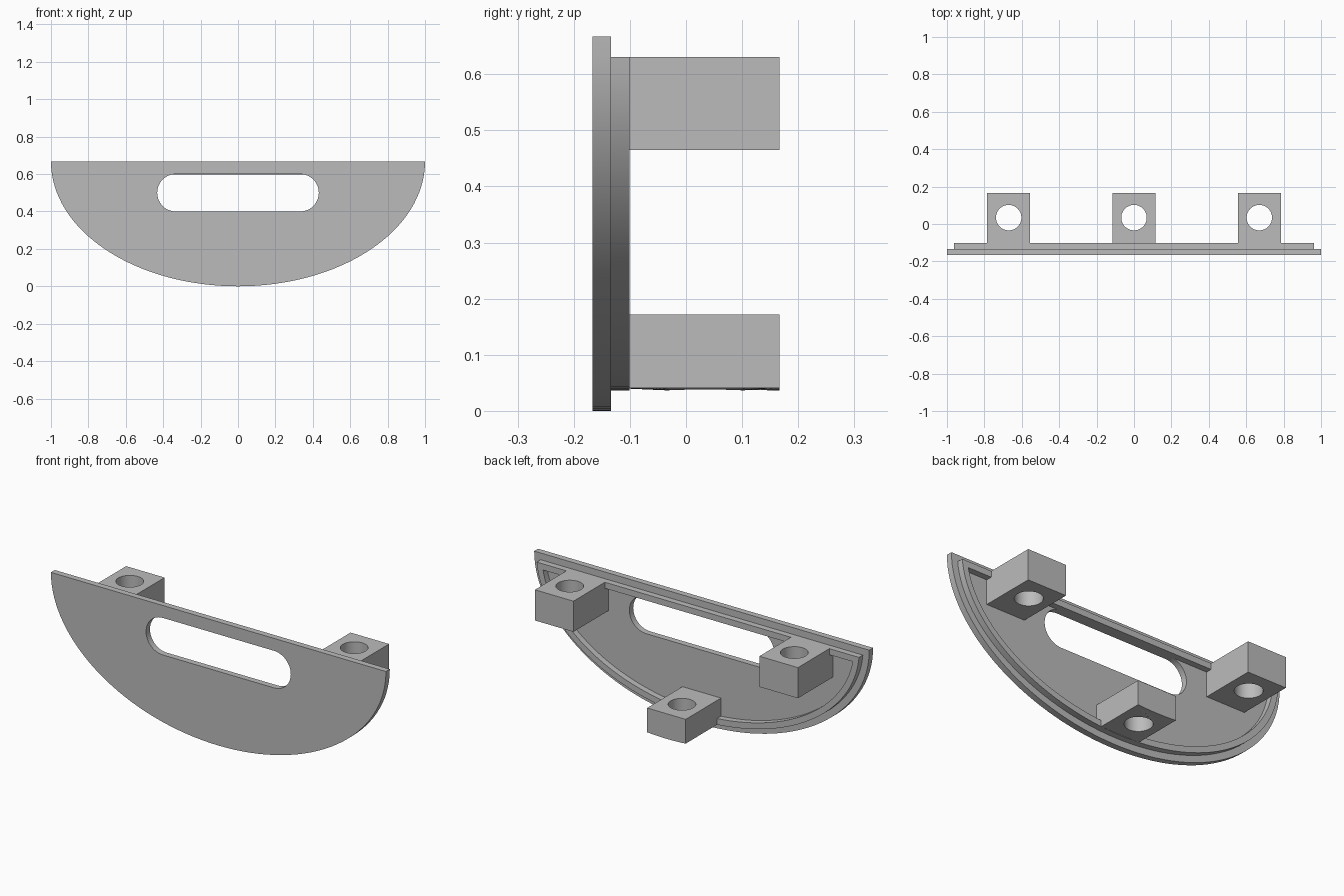
import bpy, bmesh, math
from mathutils import Matrix

cube = bpy.data.objects.get("Cube")
if cube:
    bpy.data.objects.remove(cube, do_unlink=True)

TOP = 0.667            # height of the straight edge
MARGIN = 0.0365        # step from plate edge to rim
WALL = 0.033           # plate thickness, rim depth and rim width
BACK, FRONT = 0.167, -0.167

grey = bpy.data.materials.new("plain grey")
grey.use_nodes = True
colour = (0.5, 0.5, 0.5, 1)
grey.diffuse_color = colour
grey.node_tree.nodes["Principled BSDF"].inputs["Base Color"].default_value = colour


def arc(cx, cy, rx, ry, start, end, steps):
    angles = [math.radians(start + (end - start) * i / steps) for i in range(steps + 1)]
    return [(cx + rx * math.cos(a), cy + ry * math.sin(a)) for a in angles]


def half_ellipse(inset):
    """Lower half ellipse inset on all sides, including its straight top."""
    rx, rz = 1 - inset, TOP - inset
    dip = math.degrees(math.asin(inset / rz))
    return arc(0, TOP, rx, rz, 180 + dip, 360 - dip, 64)


def solid(name, loops, depth, matrix):
    """Extrude an outline with holes from local z = 0 to depth."""
    curve = bpy.data.curves.new(name, 'CURVE')
    curve.dimensions = '2D'
    curve.fill_mode = 'BOTH'
    curve.extrude = depth / 2
    for points in loops:
        spline = curve.splines.new('POLY')
        spline.points.add(len(points) - 1)
        for p, (x, y) in zip(spline.points, points):
            p.co = (x, y, 0, 1)
        spline.use_cyclic_u = True
    temp = bpy.data.objects.new(name + " outline", curve)
    bpy.context.collection.objects.link(temp)
    graph = bpy.context.evaluated_depsgraph_get()
    mesh = bpy.data.meshes.new_from_object(temp.evaluated_get(graph))
    bpy.data.objects.remove(temp, do_unlink=True)
    bm = bmesh.new()
    bm.from_mesh(mesh)
    bmesh.ops.transform(bm, matrix=matrix @ Matrix.Translation((0, 0, depth / 2)), verts=bm.verts)
    bmesh.ops.remove_doubles(bm, verts=bm.verts, dist=0.0001)
    bmesh.ops.recalc_face_normals(bm, faces=bm.faces)
    bm.to_mesh(mesh)
    bm.free()
    mesh.materials.clear()
    mesh.materials.append(grey)
    obj = bpy.data.objects.new(name, mesh)
    bpy.context.collection.objects.link(obj)
    bpy.ops.object.select_all(action='DESELECT')
    obj.select_set(True)
    bpy.context.view_layer.objects.active = obj
    bpy.ops.object.shade_smooth_by_angle(angle=math.radians(30))
    return obj


def upright(back_y):
    """Stand a profile up so that its depth runs forward from back_y."""
    return Matrix.Translation((0, back_y, 0)) @ Matrix.Rotation(math.pi / 2, 4, 'X')


# Front plate with the rounded grip slot
slot = arc(0.332, 0.5, 0.1, 0.1, -90, 90, 24) + arc(-0.332, 0.5, 0.1, 0.1, 90, 270, 24)
solid("front_plate", [half_ellipse(0), slot], WALL, upright(FRONT + WALL))

# Raised rim behind the plate
solid("back_rim", [half_ellipse(MARGIN), half_ellipse(MARGIN + WALL)],
      WALL, upright(FRONT + 2 * WALL))


# Mounting blocks with vertical screw holes
def block(name, x, bottom, top):
    half, front = 0.115, FRONT + WALL
    xs = [x - half + 2 * half * i / 8 for i in range(9)]
    outline = [(px, front) for px in xs] + [(px, BACK) for px in reversed(xs)]
    hole = arc(x, 0.034, 0.068, 0.068, 0, 352.5, 47)
    return solid(name, [outline, hole], top - bottom, Matrix.Translation((0, 0, bottom)))


block("left_block", 0.67, 0.465, TOP - MARGIN)
block("right_block", -0.67, 0.465, TOP - MARGIN)
lower = block("lower_block", 0, MARGIN, 0.172)

# Underside of the lower block follows the rim curve
for v in lower.data.vertices:
    if v.co.z < 0.1:
        v.co.z = TOP - (TOP - MARGIN) * math.sqrt(1 - (v.co.x / (1 - MARGIN)) ** 2)
